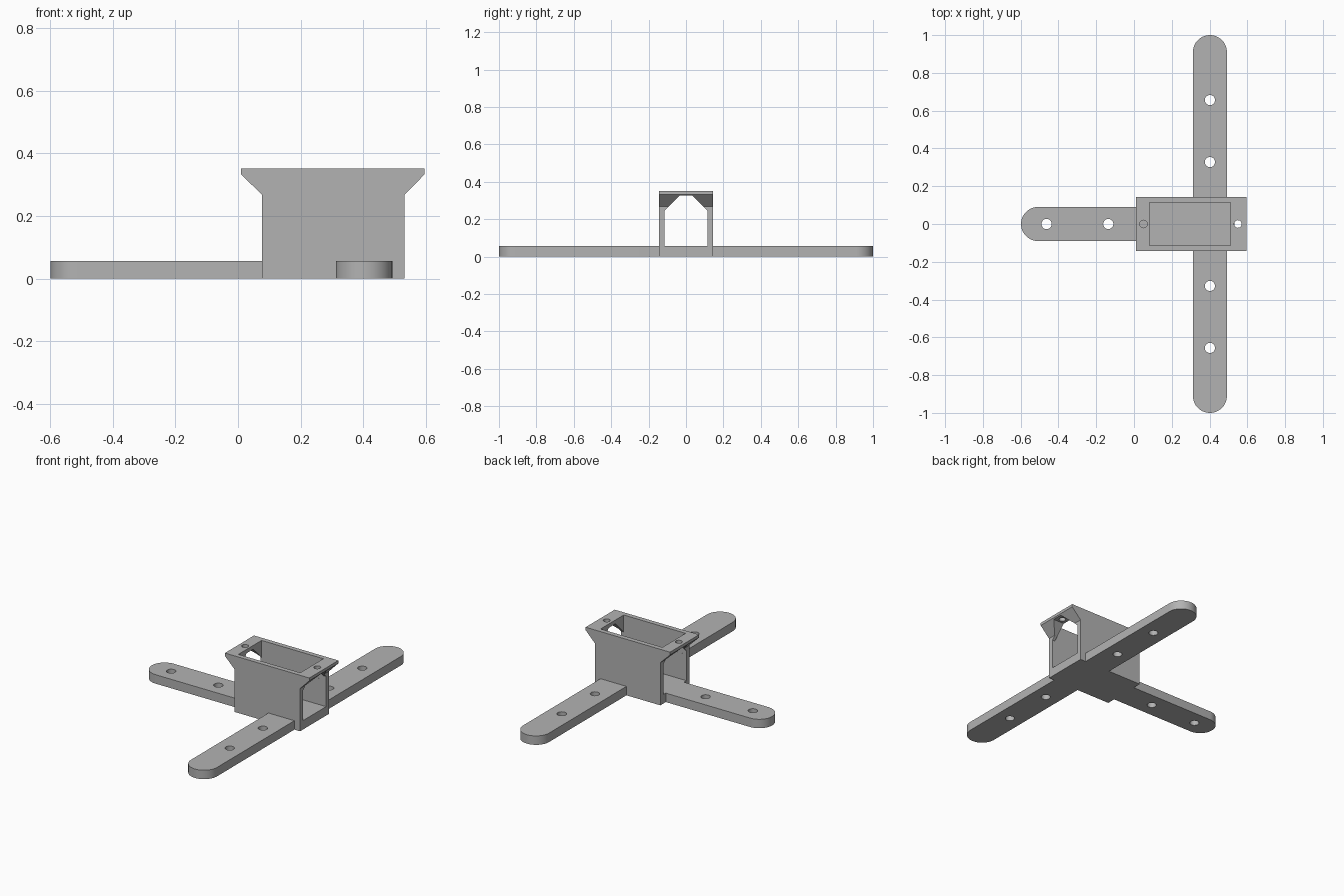
import bpy, bmesh, math
from mathutils import Matrix, Vector

if "Cube" in bpy.data.objects:
    bpy.data.objects.remove(bpy.data.objects["Cube"])

grey = bpy.data.materials.new("plain grey")
grey.use_nodes = True
grey.diffuse_color = (0.45, 0.45, 0.45, 1)
grey.node_tree.nodes["Principled BSDF"].inputs["Base Color"].default_value = (0.45, 0.45, 0.45, 1)


def prism(name, outline, direction):
    """Extrude a closed 3D outline along a direction."""
    bm = bmesh.new()
    face = bm.faces.new([bm.verts.new(p) for p in outline])
    grown = bmesh.ops.extrude_face_region(bm, geom=[face])["geom"]
    bmesh.ops.translate(bm, vec=direction, verts=[v for v in grown if isinstance(v, bmesh.types.BMVert)])
    bmesh.ops.recalc_face_normals(bm, faces=bm.faces)
    mesh = bpy.data.meshes.new(name)
    bm.to_mesh(mesh)
    bm.free()
    mesh.materials.append(grey)
    obj = bpy.data.objects.new(name, mesh)
    bpy.context.collection.objects.link(obj)
    return obj


def circle(x, y, z, radius, count=32):
    steps = [math.tau * i / count for i in range(count)]
    return [(x + radius * math.cos(a), y + radius * math.sin(a), z) for a in steps]


def cut(obj, cutters):
    """Subtract the cutters, bake the result and remove them."""
    for cutter in cutters:
        cutter.hide_render = True
        mod = obj.modifiers.new("cut", "BOOLEAN")
        mod.operation, mod.solver, mod.object = "DIFFERENCE", "EXACT", cutter
    bpy.context.view_layer.update()
    graph = bpy.context.evaluated_depsgraph_get()
    baked = bpy.data.meshes.new_from_object(obj.evaluated_get(graph))
    obj.modifiers.clear()
    obj.data = baked
    for cutter in cutters:
        bpy.data.objects.remove(cutter)


def smooth(obj):
    bpy.ops.object.select_all(action="DESELECT")
    obj.select_set(True)
    bpy.context.view_layer.objects.active = obj
    bpy.ops.object.shade_smooth_by_angle(angle=math.radians(30))


# Housing: flared side profile, extruded across the width
HALF, TOP, FLOOR = 0.144, 0.351, 0.056
profile = [(0.077, 0), (0.531, 0), (0.531, 0.267), (0.595, 0.333), (0.595, TOP),
           (0.01, TOP), (0.01, 0.333), (0.077, 0.267)]
housing = prism("housing", [(x, -HALF, z) for x, z in profile], Vector((0, 2 * HALF, 0)))

# Lengthwise tunnel with a chamfered roof, top window and flange screw holes
arch = [(0.114, FLOOR), (0.114, 0.245), (0.032, 0.327)]
arch += [(-y, z) for y, z in reversed(arch)]
tunnel = prism("tunnel_cutter", [(-0.1, y, z) for y, z in arch], Vector((0.9, 0, 0)))
window = prism("window_cutter",
               [(x, y, 0.22) for x, y in ((0.083, -0.1145), (0.512, -0.1145), (0.512, 0.1145), (0.083, 0.1145))],
               Vector((0, 0, 0.3)))
screws = [prism("screw_cutter", circle(x, 0, 0.2, 0.02), Vector((0, 0, 0.3))) for x in (0.05, 0.55)]
cut(housing, [tunnel, window] + screws)
smooth(housing)


# Flat arms with a rounded tip and two mounting holes
def arm(name, root, length, holes, angle):
    radius, count = 0.09, 32
    outline = [(0, radius, 0), (0, -radius, 0)]
    for i in range(count + 1):
        a = math.pi * (i / count - 0.5)
        outline.append((length - radius + radius * math.cos(a), radius * math.sin(a), 0))
    obj = prism(name, outline, Vector((0, 0, FLOOR)))
    cut(obj, [prism("hole_cutter", circle(d, 0, -0.1, 0.027), Vector((0, 0, 0.3))) for d in holes])
    obj.data.transform(Matrix.Translation(root) @ Matrix.Rotation(angle, 4, "Z"))
    smooth(obj)


side_holes = [0.328 - HALF, 0.656 - HALF]
arm("back_arm", (0.402, HALF, 0), 1 - HALF, side_holes, math.pi / 2)
arm("front_arm", (0.402, -HALF, 0), 1 - HALF, side_holes, -math.pi / 2)
arm("right_arm", (0.077, 0, 0), 0.675, [0.213, 0.54], math.pi)
